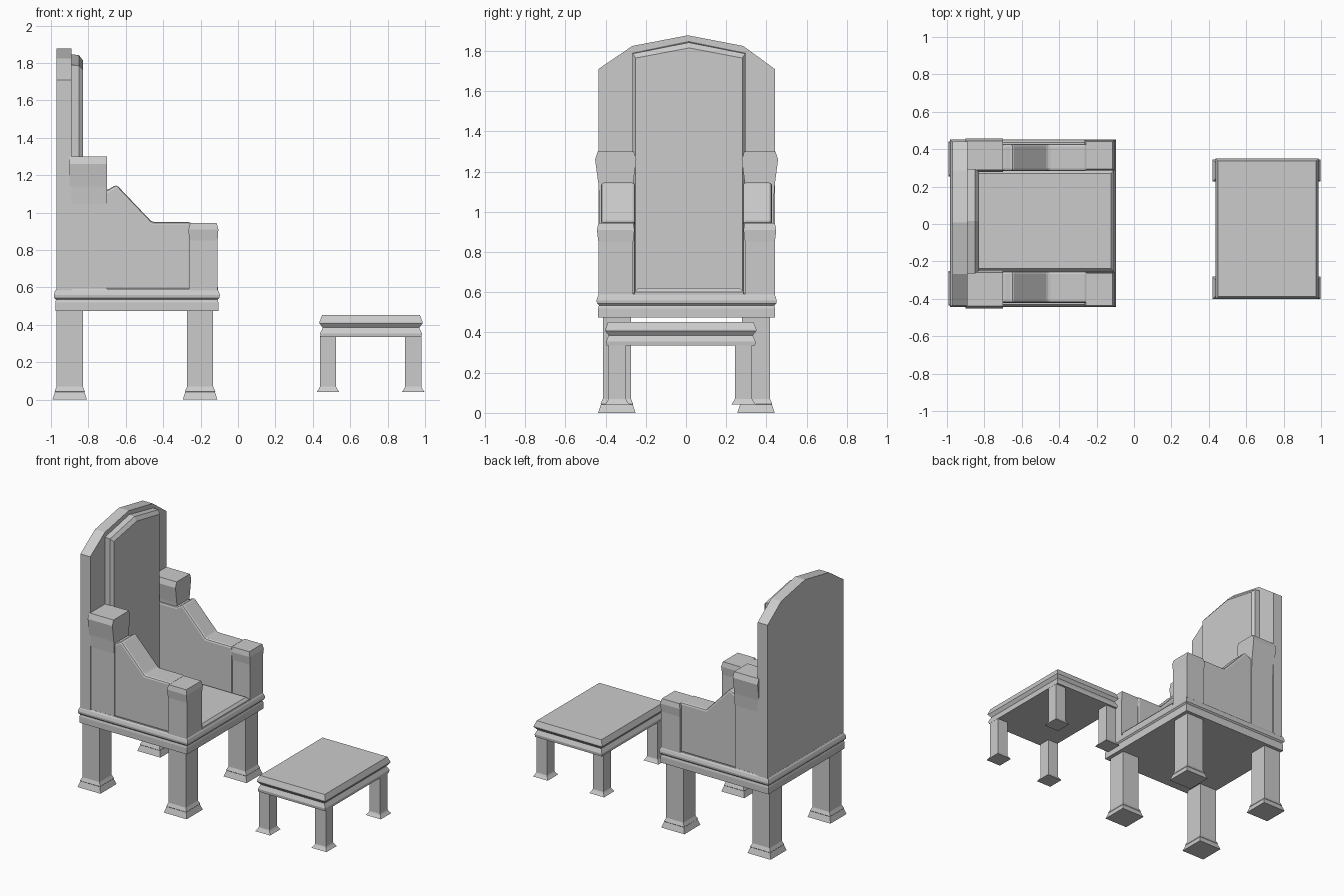
import bpy, bmesh

if "Cube" in bpy.data.objects:
    bpy.data.objects.remove(bpy.data.objects["Cube"])

CY = 0.003   # throne centre line
PY = 0.015   # upholstery centre line


def finish(name, bm, bevel=0):
    bmesh.ops.recalc_face_normals(bm, faces=bm.faces[:])
    me = bpy.data.meshes.new(name)
    bm.to_mesh(me)
    bm.free()
    ob = bpy.data.objects.new(name, me)
    bpy.context.collection.objects.link(ob)
    if bevel:
        m = ob.modifiers.new("soft_edge", 'BEVEL')
        m.width = bevel
        m.segments = 2
    return ob


def skin(name, rings, bevel=0):
    """Join equal-length rings of points into a closed solid."""
    bm = bmesh.new()
    vs = [[bm.verts.new(p) for p in r] for r in rings]
    n = len(vs[0])
    for a, b in zip(vs, vs[1:]):
        for i in range(n):
            bm.faces.new((a[i], a[(i + 1) % n], b[(i + 1) % n], b[i]))
    bm.faces.new(vs[0])
    bm.faces.new(vs[-1])
    return finish(name, bm, bevel)


def stack(name, x0, x1, y0, y1, levels):
    """Rectangular moulding: levels are (z, inset)."""
    return skin(name, [[(x0 + d, y0 + d, z), (x1 - d, y0 + d, z),
                        (x1 - d, y1 - d, z), (x0 + d, y1 - d, z)] for z, d in levels])


# Throne base moulding and seat cushion
stack("throne_base", -0.985, -0.097, CY - 0.448, CY + 0.448,
      [(0.475, 0.008), (0.52, 0.008), (0.535, 0.012), (0.545, 0.002), (0.56, 0),
       (0.58, 0.006), (0.592, 0.014)])
stack("seat_cushion", -0.88, -0.108, PY - 0.27, PY + 0.27,
      [(0.585, 0), (0.602, 0), (0.62, 0.016)])

# Throne legs with flared feet
for xn, x in (("back", -0.9), ("front", -0.2025)):
    for yn, y in (("left", 0.348), ("right", -0.344)):
        stack(xn + "_leg_" + yn, x - 0.093, x + 0.093, y - 0.093, y + 0.093,
              [(0, 0), (0.042, 0.014), (0.045, 0.012), (0.07, 0.023), (0.48, 0.023)])

# Backrest with angular arched top
back = [(-0.439, 0.585), (0.439, 0.585), (0.439, 1.71), (0.282, 1.825),
        (0.006, 1.878), (-0.27, 1.825), (-0.439, 1.71)]
skin("backrest", [[(x, CY + y, z) for y, z in back] for x in (-0.97, -0.89)])

# Raised back panel with chamfered border
def panel(x, w, side, top):
    return [(x, PY - w, 0.59), (x, PY + w, 0.59), (x, PY + w, side),
            (x, PY, top), (x, PY - w, side)]

skin("back_panel", [panel(-0.9, 0.28, 1.79, 1.848), panel(-0.85, 0.28, 1.787, 1.842),
                    panel(-0.83, 0.265, 1.765, 1.815)])

# Armrests: sloped middle, tall rear post, short front post
arm = [(-0.9, 0.585), (-0.9, 1.12), (-0.70, 1.12), (-0.65, 1.15), (-0.46, 0.95),
       (-0.25, 0.95), (-0.25, 0.585)]
for s, n in ((1, "left"), (-1, "right")):
    inner, outer = PY + s * 0.268, CY + s * 0.425
    skin("armrest_" + n, [[(x, y, z) for x, z in arm] for y in (inner, outer)], 0.014)
    lo, hi = sorted((PY + s * 0.262, CY + s * 0.455))

    def post(name, x0, x1, levels):
        skin(name + n, [[(x0 + e, lo + d, z), (x1 - e, lo + d, z),
                         (x1 - e, hi - d, z), (x0 + e, hi - d, z)] for z, d, e in levels])

    post("rear_post_", -0.9, -0.70, [(0.585, 0.022, 0), (1.05, 0.022, 0), (1.14, 0.016, 0),
                                     (1.26, 0, 0), (1.30, 0.013, 0)])
    post("front_post_", -0.265, -0.105, [(0.585, 0.016, 0.004), (0.85, 0.016, 0.004),
                                         (0.91, 0.009, 0), (0.945, 0.016, 0.009)])

# Footstool top moulding
stack("stool_top", 0.435, 0.987, -0.402, 0.35,
      [(0.335, 0.006), (0.355, 0.004), (0.385, 0.018), (0.395, 0.01), (0.408, 0),
       (0.415, 0), (0.452, 0.014)])

# Footstool legs
for xn, x in (("inner", 0.481), ("outer", 0.937)):
    for yn, y in (("left", 0.286), ("right", -0.342)):
        stack("stool_leg_" + xn + "_" + yn, x - 0.06, x + 0.06, y - 0.06, y + 0.06,
              [(0.042, 0), (0.06, 0.012), (0.07, 0.017), (0.34, 0.017)])
